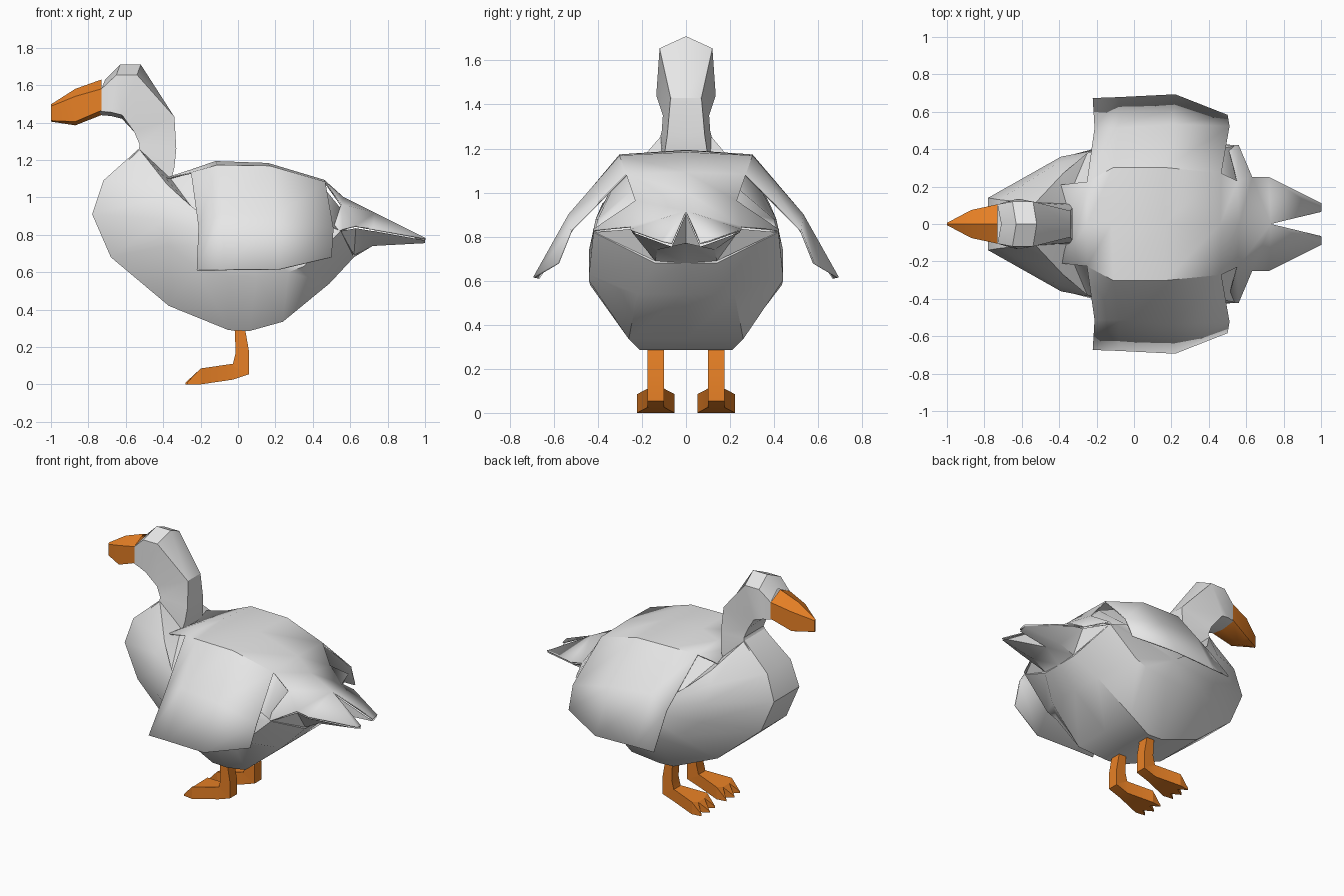
import bpy
import bmesh
import math

cube = bpy.data.objects.get("Cube")
if cube:
    bpy.data.objects.remove(cube)


def material(name, color):
    mat = bpy.data.materials.new(name)
    mat.use_nodes = True
    mat.diffuse_color = (*color, 1)
    mat.node_tree.nodes["Principled BSDF"].inputs["Base Color"].default_value = (*color, 1)
    return mat


white = material("feather_white", (0.8, 0.8, 0.8))
orange = material("bill_orange", (0.85, 0.23, 0.02))


def build(name, verts, faces, mat, mirror=True, offset=0, angle=35, thickness=0):
    """Make an object; a mirrored part is reflected in y and welded."""
    bm = bmesh.new()
    for side in ((1, -1) if mirror else (1,)):
        new = [bm.verts.new((x, side * y + offset, z)) for x, y, z in verts]
        for face in faces:
            bm.faces.new([new[i] for i in face[::side]])
    bmesh.ops.remove_doubles(bm, verts=bm.verts, dist=0.0005)
    bmesh.ops.recalc_face_normals(bm, faces=bm.faces)
    me = bpy.data.meshes.new(name)
    bm.to_mesh(me)
    bm.free()
    me.materials.append(mat)
    ob = bpy.data.objects.new(name, me)
    bpy.context.collection.objects.link(ob)
    if thickness:
        mod = ob.modifiers.new("thickness", 'SOLIDIFY')
        mod.thickness, mod.offset = thickness, 0
    bpy.ops.object.select_all(action='DESELECT')
    ob.select_set(True)
    bpy.context.view_layer.objects.active = ob
    bpy.ops.object.shade_smooth_by_angle(angle=math.radians(angle))
    return ob


def grid(rows, closed=False):
    """Join equal rows of points with quads."""
    n = len(rows[0])
    verts = [p for row in rows for p in row]
    faces = [(i * n + j, i * n + (j + 1) % n, (i + 1) * n + (j + 1) % n, (i + 1) * n + j)
             for i in range(len(rows) - 1) for j in range(n if closed else n - 1)]
    return verts, faces


# Body: outline in side profile (x, half width, z), bulging out to a flank loop
rim = [(-.53, .11, 1.26), (-.72, .13, 1.09), (-.78, .14, .91), (-.68, .14, .68),
       (-.37, .18, .42), (-.05, .21, .29), (.06, .21, .285), (.24, .26, .335),
       (.49, .22, .54), (.62, .14, .68), (.55, .1, .94), (.46, .2, 1.05),
       (.16, .27, 1.15), (-.12, .27, 1.16), (-.36, .12, 1.1)]
flank = [(-.38, .27, 1.07), (-.42, .32, 1), (-.39, .36, .88), (-.37, .36, .74),
         (-.22, .4, .62), (-.05, .42, .58), (.1, .435, .58), (.27, .44, .6),
         (.35, .44, .63), (.55, .42, .82), (.5, .41, .84), (.4, .4, .88),
         (.16, .41, .88), (-.1, .41, .88), (-.25, .38, .95)]
verts, faces = grid([[(x, 0, z) for x, y, z in rim], rim, flank], closed=True)
n = len(rim)
verts.append((.03, .44, .74))
faces += [(2 * n + j, 2 * n + (j + 1) % n, 3 * n) for j in range(n)]
build("body", verts, faces, white)

# Neck and head: each ring is crest, back corner, front corner, front centre
neck = []
for xf, zf, wf, xb, zb, wb, crest in [
        (-.64, 1.14, .13, -.36, 1.08, .11, 0),
        (-.53, 1.26, .115, -.34, 1.16, .1, 0),
        (-.525, 1.28, .11, -.33, 1.26, .085, 0),
        (-.555, 1.35, .105, -.34, 1.43, .07, 0),
        (-.62, 1.42, .135, -.54, 1.655, .12, .055),
        (-.68, 1.435, .12, -.65, 1.655, .12, .055),
        (-.74, 1.44, .1, -.73, 1.58, .105, .05)]:
    lift = .02 if crest else 0
    neck.append([(xb + lift, 0, zb + crest), (xb, wb, zb), (xf, wf, zf + lift), (xf, 0, zf)])
build("neck_and_head", *grid(neck), white)

# Bill tapering to a thin upright edge
bill = []
for x, w, top, bottom, drop in [(-.73, .105, 1.63, 1.44, .05),
                                (-.87, .075, 1.58, 1.385, .04),
                                (-1, .006, 1.497, 1.405, .01)]:
    bill.append([(x, 0, top), (x, w, top - drop), (x, w, bottom + drop / 2), (x, 0, bottom)])
verts, faces = grid(bill)
faces.append((8, 9, 10, 11))
build("bill", verts, faces, orange)

# Back and folded wings: rows run front to back, columns from spine to wing tip
lip = [(-.33, 0, 1.11), (-.39, .21, 1.1)]
wing_rows = [
    [(-.25, 0, 1.145), (-.25, .225, 1.13), (-.21, .51, .84), (-.22, .67, .61)],
    [(-.12, 0, 1.19), (-.11, .3, 1.17), (-.08, .51, .92), (-.08, .675, .612)],
    [(.16, 0, 1.18), (.17, .3, 1.165), (.21, .53, .9), (.22, .69, .615)],
    [(.46, 0, 1.09), (.465, .27, 1.08), (.51, .52, .83), (.5, .58, .68)]]
verts, faces = grid(wing_rows)
n = len(verts)
verts += lip
faces.append((n, n + 1, 1, 0))

# Tail fan: top sheet continues the back and forks into two points
tail = {
    "spine": (.56, 0, 1), "notch": (.55, .23, .96), "hip": (.5, .42, .8),
    "corner": (.56, .42, .83), "waist": (.63, .25, .845), "edge": (.72, .25, .83),
    "tip": (1, .11, .78), "inner_tip": (1, .065, .77), "fork": (.73, 0, .915)}
index = {key: len(verts) + i for i, key in enumerate(tail)}
verts += tail.values()
faces.append((12, 13, index["notch"], index["spine"]))
for keys in ("notch hip corner", "notch corner waist", "spine notch waist fork",
             "waist edge fork", "edge tip inner_tip fork"):
    faces.append([index[k] for k in keys.split()])
build("back_and_wings", verts, faces, white, thickness=.008)

# Tail underside: wedge filling below the fan
under = {
    "corner": (.55, .415, .82), "waist": (.63, .245, .835), "edge": (.72, .245, .82),
    "tip": (1, .11, .77), "inner_tip": (1, .065, .755), "fork": (.73, 0, .905),
    "keel": (.62, .14, .69), "root": (.62, 0, .68), "low": (.72, .13, .74),
    "fork_low": (.73, 0, .77)}
index = {key: i for i, key in enumerate(under)}
faces = [[index[k] for k in keys.split()] for keys in (
    "corner waist keel", "waist edge low keel", "keel low fork_low root",
    "edge tip low", "tip inner_tip low", "low inner_tip fork_low",
    "fork_low inner_tip fork")]
build("tail_underside", list(under.values()), faces, white)

# Legs and three-toed feet
shin = [(-.02, .34), (-.012, .17), (-.03, .1), (.06, .055), (.06, .17), (.03, .34)]
foot = [(.06, .038, .06, .055), (-.03, .038, .11, .025), (-.2, .085, .085, 0),
        (-.27, .075, .012, 0), (-.215, .035, .07, 0), (-.28, 0, .01, 0)]
outline = foot + [(x, -y, t, b) for x, y, t, b in foot[-2::-1]]
for side, label in ((1, "left"), (-1, "right")):
    verts, faces = grid([[(x, y, z) for x, z in shin] for y in (-.038, .038)], closed=True)
    n = len(shin)
    faces += [range(n), range(n, 2 * n)]
    build(label + "_leg", verts, [tuple(f) for f in faces], orange, False, side * .137, 20)

    n = len(outline)
    verts, faces = grid([[(x, y, t) for x, y, t, b in outline],
                         [(x, y, b) for x, y, t, b in outline]], closed=True)
    # Heel, instep and toe panels, on top and underneath
    panels = [(0, 1, n - 2, n - 1), (1, 2, 4, n - 5, n - 3, n - 2),
              (2, 3, 4), (4, 5, 6), (n - 5, n - 4, n - 3)]
    faces += panels + [tuple(i + n for i in p) for p in panels]
    build(label + "_foot", verts, faces, orange, False, side * .137, 20)
